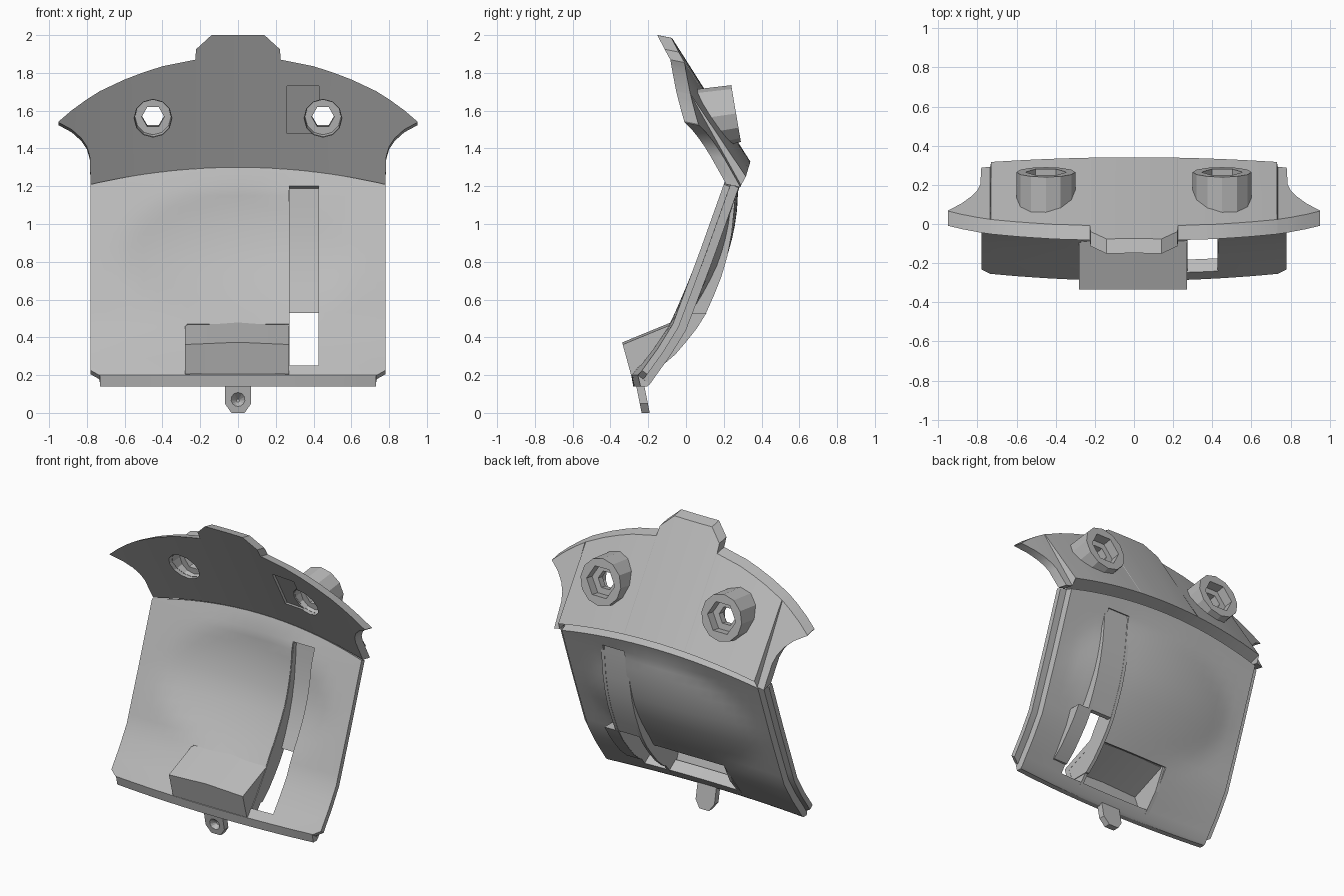
import bpy, bmesh, math
from mathutils import Vector

cube = bpy.data.objects.get("Cube")
if cube:
    bpy.data.objects.remove(cube)

grey = bpy.data.materials.new("plain grey")
grey.use_nodes = True
grey.diffuse_color = (0.5, 0.5, 0.5, 1)
grey.node_tree.nodes["Principled BSDF"].inputs["Base Color"].default_value = (0.5, 0.5, 0.5, 1)


def finish(name, bm, smooth=True):
    bmesh.ops.delete(bm, geom=[v for v in bm.verts if not v.link_faces], context='VERTS')
    bmesh.ops.recalc_face_normals(bm, faces=bm.faces)
    me = bpy.data.meshes.new(name)
    bm.to_mesh(me)
    bm.free()
    me.materials.append(grey)
    ob = bpy.data.objects.new(name, me)
    bpy.context.collection.objects.link(ob)
    if smooth:
        activate(ob)
        bpy.ops.object.shade_smooth_by_angle(angle=math.radians(25))
    return ob


def activate(ob):
    bpy.ops.object.select_all(action='DESELECT')
    ob.select_set(True)
    bpy.context.view_layer.objects.active = ob


def shell(name, nu, nv, front, back, keep=lambda i, j: True, smooth=True):
    """Closed slab between two grids of points; cells that fail keep become holes."""
    bm = bmesh.new()
    f = [[bm.verts.new(front(i, j)) for j in range(nv)] for i in range(nu)]
    b = [[bm.verts.new(back(i, j)) for j in range(nv)] for i in range(nu)]
    inside = lambda i, j: 0 <= i < nu - 1 and 0 <= j < nv - 1 and keep(i, j)
    for i in range(nu - 1):
        for j in range(nv - 1):
            if not inside(i, j):
                continue
            c = [(i, j), (i + 1, j), (i + 1, j + 1), (i, j + 1)]
            bm.faces.new([f[p][q] for p, q in c])
            bm.faces.new([b[p][q] for p, q in reversed(c)])
            sides = [(i, j - 1), (i + 1, j), (i, j + 1), (i - 1, j)]
            for k, n in enumerate(sides):
                if not inside(*n):
                    (p, q), (r, s) = c[k], c[(k + 1) % 4]
                    bm.faces.new([f[r][s], f[p][q], b[p][q], b[r][s]])
    return finish(name, bm, smooth)


def prism(name, ring_a, ring_b):
    bm = bmesh.new()
    a = [bm.verts.new(p) for p in ring_a]
    b = [bm.verts.new(p) for p in ring_b]
    bm.faces.new(a)
    bm.faces.new(b[::-1])
    for i in range(len(a)):
        k = (i + 1) % len(a)
        bm.faces.new([a[k], a[i], b[i], b[k]])
    return finish(name, bm, False)


def cut(ob, cutter):
    cutter.hide_render = True
    m = ob.modifiers.new("cut", 'BOOLEAN')
    m.operation, m.solver, m.object = 'DIFFERENCE', 'EXACT', cutter
    activate(ob)
    bpy.ops.object.modifier_apply(modifier=m.name)
    bpy.data.objects.remove(cutter)


def interp(pts, x):
    for (a, va), (b, vb) in zip(pts, pts[1:]):
        if x <= b:
            t = max(0, (x - a) / (b - a))
            return va + (vb - va) * t
    return pts[-1][1]


# Upper flange: leaning, gently curved plate with a tab on top
TOP = [(0, 2), (.14, 2), (.222, 1.925), (.226, 1.87), (.4, 1.835), (.5, 1.803), (.6, 1.765), (.73, 1.704),
       (.8, 1.66), (.88, 1.602), (.95, 1.542)]
SIDE = [(.78, 1.21), (.785, 1.36), (.8, 1.41), (.83, 1.455), (.88, 1.5), (.95, 1.538)]


def flange_y(x, z):
    return .965 - .557 * z - .115 * (x / .95) ** 2


def seam_z(x):
    return 1.21 + .09 * (1 - (x / .78) ** 2)


half = [.07, .14, .222, .226, .32, .4, .5, .6, .73, .735, .78, .785, .8, .83, .88, .95]
fx = [-x for x in reversed(half)] + [0] + half


def flange_front(i, j):
    x = fx[i]
    low = seam_z(x) if abs(x) <= .78 else interp(SIDE, abs(x))
    z = low if j == 0 else interp(TOP, abs(x))
    return Vector((x, flange_y(x, z), z))


def flange_back(i, j):
    lip = j == 0 and abs(fx[i]) <= .731
    return flange_front(i, j) + Vector((0, .1, .03) if lip else (0, .075, -.015))


flange = shell("upper_flange", len(fx), 2, flange_front, flange_back)

# Shallow rectangular pocket in the flange front
px, pz = (.26, .43), (1.48, 1.73)
pocket = lambda d: lambda i, j: Vector((px[i], flange_y(px[i], pz[j]) + d, pz[j]))
cut(flange, shell("pocket_cutter", 2, 2, pocket(-.05), pocket(.02), smooth=False))


# Hollow bosses with hexagonal sockets
def boss(name, cx):
    n = 12

    def point(k, r, hexed, place):
        a = math.tau * k / n
        if hexed:
            r *= math.cos(math.pi / 6) / math.cos(a % (math.pi / 3) - math.pi / 6)
        x, dz = cx + r * math.cos(a), r * math.sin(a)
        if place[0] == 'flange':
            z = 1.56 + dz
            return (x, flange_y(x, z) + place[1], z)
        y = place[1] - .17 * dz
        return (x, y, 1.585 + .17 * (place[1] - .265) + dz)

    rings = [(.15, 0, ('flange', .04)), (.15, 0, ('axis', .265)), (.105, 1, ('axis', .265)),
             (.105, 1, ('axis', .205)), (.06, 1, ('axis', .205)), (.06, 1, ('axis', .16)),
             (.095, 0, ('axis', .16)), (.098, 0, ('flange', .03))]
    bm = bmesh.new()
    vs = [[bm.verts.new(point(k, *r)) for k in range(n)] for r in rings]
    for i in range(len(vs)):
        a, b = vs[i], vs[(i + 1) % len(vs)]
        for k in range(n):
            m = (k + 1) % n
            bm.faces.new([a[k], a[m], b[m], b[k]])
    finish(name, bm)
    ring = lambda y: [(cx + .1 * math.cos(math.tau * k / n), y, 1.56 + .1 * math.sin(math.tau * k / n)) for k in range(n)]
    cut(flange, prism("hole_cutter", ring(-.3), ring(.5)))


boss("left_boss", .45)
boss("right_boss", -.45)
activate(flange)
bpy.ops.object.shade_smooth_by_angle(angle=math.radians(25))

# Main plate: dished panel with openings for the slot and the block
BASE = [(.14, -.235), (.2, -.25), (.25, -.215), (.34, -.15), (.47, -.07), (.86, .075), (1.21, .2), (1.3, .235)]
hx = [.09, .18, .27, .35, .43, .5, .57, .64, .73, .735, .78]
cols = [-x for x in reversed(hx)] + [0] + hx
rows = [.14, .2, .25, .29, .34, .4, .47, .53, .6, .67, .74, .81, .88, .95, 1.02, 1.09, 1.15, 1.2, 1.3]


def plate_y(x, z):
    u = 1 - (x / .78) ** 2
    dish = max(0, 1 - (x / .62) ** 2 - ((z - .83) / .37) ** 2)
    return interp(BASE, z) + .04 * u * min(.1, (z - .75) / .55) + .065 * dish


def plate_front(i, j):
    x, z = cols[i], rows[j]
    if j == len(rows) - 1:
        z = seam_z(x)
    if j == 1 and abs(x) > .75:
        z = .225
    return Vector((x, plate_y(x, z), z))


def plate_back(i, j):
    if j == 0:
        return plate_front(i, j) + Vector((0, .035, 0))
    t = min(1, max(0, (rows[j] - .2) / .4))
    n = Vector((0, .8 + .13 * t, -.6 + .24 * t))
    return plate_front(i, j) + n * (.08 if abs(cols[i]) <= .731 else .035)


def plate_keep(i, j):
    x, z = abs(cols[i] + cols[i + 1]) / 2, (rows[j] + rows[j + 1]) / 2
    slot = cols[i] > .26 and x < .43 and .25 < z < 1.2
    block = x < .27 and .25 < z < .47
    corner = x > .73 and z < .2
    return not (slot or block or corner)


shell("main_plate", len(cols), len(rows), plate_front, plate_back, plate_keep)

# Curved channel behind the slot, with its two side walls and a wider lower frame
ARC = [(.25, -.13), (.31, -.06), (.38, 0), (.45, .055), (.53, .105), (.62, .145), (.72, .185),
       (.83, .217), (.95, .24), (1.1, .255), (1.2, .262)]
arc_z = [p[0] for p in ARC]


def channel(name, xs, zs, front_y, extra):
    shell(name, 2, len(zs),
          lambda i, j: Vector((xs[i], front_y(xs[i], zs[j]), zs[j])),
          lambda i, j: Vector((xs[i], interp(ARC, zs[j]) + extra, zs[j])))


wall_y = lambda x, z: plate_y(x, z) + .006
channel("channel_floor", (.262, .438), [z for z in arc_z if z >= .53], lambda x, z: interp(ARC, z) - .03, 0)
channel("channel_right_wall", (.25, .273), arc_z, wall_y, .002)
channel("channel_left_wall", (.427, .45), arc_z, wall_y, .002)
channel("opening_frame", (.429, .53), [z for z in arc_z if z <= .53], lambda x, z: wall_y(x, z) + .02, .004)

# Hollow wedge block on the lower front
bx = (-.28, 0, .27)
outer = [(-.292, .205), (-.335, .362), (-.06, .475)]
inner = [(-.25, .215), (-.295, .342), (-.045, .44)]
path = lambda pts: lambda i, j: Vector((bx[i], pts[j][0], pts[j][1] + (.012 if i == 1 and j else 0)))
shell("block_cover", 3, 3, path(outer), path(inner))
cheek = [outer[0], (-.333, .36), (-.062, .472), (-.03, .44), (-.1, .3), (-.2, .18)]
for name, x0, x1 in (("block_right_cheek", -.279, -.255), ("block_left_cheek", .25, .269)):
    prism(name, [(x0, y, z) for y, z in cheek], [(x1, y, z) for y, z in cheek])

# Small tongue under the plate, with a conical dimple
tongue = [(-.07, .17), (-.07, .05), (-.035, 0), (.035, 0), (.07, .05), (.07, .17)]
lean = lambda y0: [(x, y0 - .2 * z, z) for x, z in tongue]
tab = prism("bottom_tongue", lean(-.235), lean(-.192))
dimple = lambda y, r: [(r * math.cos(math.tau * k / 12), y, .065 + r * math.sin(math.tau * k / 12)) for k in range(12)]
cut(tab, prism("dimple_cutter", dimple(-.262, .048), dimple(-.215, .008)))
